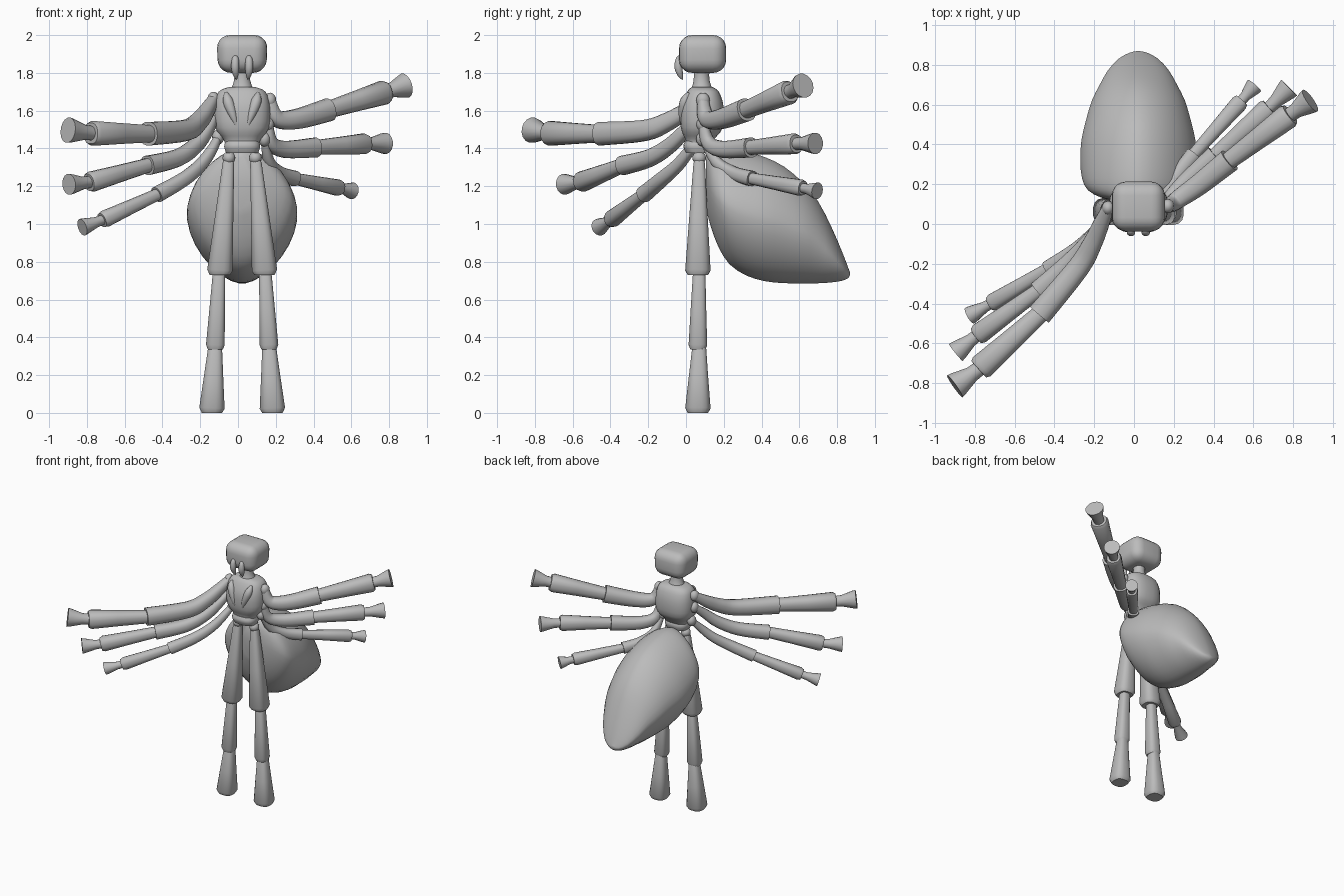
import bpy, bmesh, math
from mathutils import Vector

cube = bpy.data.objects.get("Cube")
if cube:
    bpy.data.objects.remove(cube, do_unlink=True)

grey = bpy.data.materials.new("plain grey")
grey.use_nodes = True
COLOUR = (0.5, 0.5, 0.5, 1)
grey.diffuse_color = COLOUR
grey.node_tree.nodes["Principled BSDF"].inputs["Base Color"].default_value = COLOUR

MID = 0.022  # x of the body's plane of symmetry


def finish(name, bm, angle=50):
    bmesh.ops.recalc_face_normals(bm, faces=bm.faces)
    mesh = bpy.data.meshes.new(name)
    bm.to_mesh(mesh)
    bm.free()
    mesh.materials.append(grey)
    ob = bpy.data.objects.new(name, mesh)
    bpy.context.collection.objects.link(ob)
    bpy.ops.object.select_all(action="DESELECT")
    ob.select_set(True)
    bpy.context.view_layer.objects.active = ob
    bpy.ops.object.shade_smooth_by_angle(angle=math.radians(angle))
    return ob


def outline(n, power):
    """Unit superellipse: power 2 is round, higher is boxier."""
    pts = []
    for i in range(n):
        a = math.tau * (i + 0.5) / n
        c, s = math.cos(a), math.sin(a)
        pts.append((math.copysign(abs(c) ** (2 / power), c),
                    math.copysign(abs(s) ** (2 / power), s)))
    return pts


def smooth(rows, steps):
    """Catmull-Rom through rows of numbers of equal length."""
    rows = [Vector(r) for r in rows]
    out = []
    for i in range(len(rows) - 1):
        a, b, c, d = (rows[max(0, min(len(rows) - 1, i + k))] for k in (-1, 0, 1, 2))
        for k in range(steps):
            t = k / steps
            out.append(b + (c - a) * t / 2 + (2 * a - 5 * b + 4 * c - d) * t * t / 2
                       + (3 * b - a - 3 * c + d) * t ** 3 / 2)
    return out + [rows[-1]]


def skin(name, rings, angle=50):
    bm = bmesh.new()
    loops = [[bm.verts.new(p) for p in ring] for ring in rings]
    n = len(loops[0])
    for a, b in zip(loops, loops[1:]):
        for i in range(n):
            j = (i + 1) % n
            bm.faces.new((a[i], a[j], b[j], b[i]))
    bm.faces.new(loops[0])
    bm.faces.new(loops[-1])
    return finish(name, bm, angle)


def limb(name, rows, power=2.4, n=16, steps=1, up=(0, 0, 1)):
    """Tube through rows of (x, y, z, radius)."""
    rows = smooth(rows, steps)
    centres = [r.to_3d() for r in rows]
    shape = outline(n, power)
    rings = []
    for i, c in enumerate(centres):
        t = centres[min(i + 1, len(centres) - 1)] - centres[max(i - 1, 0)]
        u = t.cross(Vector(up)).normalized()
        v = u.cross(t).normalized()
        rings.append([c + (u * a + v * b) * rows[i][3] for a, b in shape])
    return skin(name, rings)


def stack(name, rows, power=2.6, n=24, steps=3):
    """Upright body from rows of (z, x middle, half width, front y, back y)."""
    shape = outline(n, power)
    rings = [[(x + a * w, (f + k) / 2 + b * (k - f) / 2, z) for a, b in shape]
             for z, x, w, f, k in smooth(rows, steps)]
    return skin(name, rings)


def ball(name, centre, size):
    bm = bmesh.new()
    bmesh.ops.create_uvsphere(bm, u_segments=16, v_segments=10, radius=1)
    bmesh.ops.scale(bm, vec=size, verts=bm.verts)
    bmesh.ops.translate(bm, vec=centre, verts=bm.verts)
    return finish(name, bm)


# head: rounded block
bm = bmesh.new()
bmesh.ops.create_cube(bm, size=1)
bmesh.ops.scale(bm, vec=(0.27, 0.25, 0.2), verts=bm.verts)
bmesh.ops.translate(bm, vec=(MID, 0.088, 1.9), verts=bm.verts)
for v in bm.verts:
    if v.co.z < 1.9:
        v.co.x = MID + (v.co.x - MID) * 0.95
bmesh.ops.bevel(bm, geom=bm.edges[:], offset=0.07, segments=5, profile=0.5, affect="EDGES")
finish("head", bm)

# neck, thorax and hips
stack("neck", [(1.83, MID, 0.044, 0.04, 0.125), (1.76, MID, 0.043, 0.04, 0.125),
               (1.69, MID, 0.07, 0.02, 0.15)], power=2)
stack("thorax", [(1.725, MID, 0.07, 0.03, 0.14), (1.70, MID, 0.125, 0.005, 0.175),
                 (1.62, MID, 0.148, -0.028, 0.2), (1.51, MID, 0.143, -0.028, 0.195),
                 (1.45, MID, 0.1, -0.005, 0.15), (1.42, MID, 0.09, 0.0, 0.13)])
stack("hip_band", [(1.44, MID, 0.088, -0.005, 0.13), (1.41, MID, 0.096, -0.015, 0.14),
                   (1.375, MID, 0.085, 0.0, 0.13)])

# abdomen: rows of (y, half width, bottom z, top z), tapering to the rear
shape = outline(32, 1.7)
rows = [(0.105, 0.06, 1.08, 1.36), (0.13, 0.18, 0.99, 1.39), (0.17, 0.255, 0.88, 1.40),
        (0.23, 0.285, 0.785, 1.40), (0.32, 0.293, 0.725, 1.385), (0.42, 0.288, 0.695, 1.355),
        (0.52, 0.265, 0.685, 1.305), (0.62, 0.235, 0.684, 1.22), (0.70, 0.195, 0.685, 1.12),
        (0.77, 0.155, 0.69, 0.985), (0.83, 0.1, 0.70, 0.845), (0.86, 0.045, 0.715, 0.765),
        (0.868, 0.01, 0.73, 0.745)]
skin("abdomen", [[(MID + a * w, y, (lo + hi) / 2 + b * (hi - lo) / 2) for a, b in shape]
                 for y, w, lo, hi in smooth(rows, 2)], 60)

# paired parts: fangs, chest ridges and legs
for side, s in (("right", -1), ("left", 1)):
    def px(d):
        return MID + s * d

    limb(side + "_fang", [(px(0.034), -0.02, 1.89, 0.005), (px(0.036), -0.035, 1.875, 0.018),
                          (px(0.037), -0.04, 1.83, 0.022), (px(0.034), -0.03, 1.79, 0.015),
                          (px(0.03), -0.018, 1.765, 0.003)], 2, 12, 3, (0, 1, 0))
    limb(side + "_chest_ridge", [(px(0.085), 0.015, 1.695, 0.008), (px(0.075), -0.005, 1.65, 0.028),
                                 (px(0.05), -0.018, 1.58, 0.022), (px(0.03), -0.022, 1.52, 0.006)],
         2, 12, 3, (0, 1, 0))
    ball(side + "_hip_joint", (px(0.07), 0.07, 1.35), (0.034, 0.036, 0.034))
    legs = [("thigh", 1.34, 0.073, 0.031, 0.73, 0.118, 0.068),
            ("shin", 0.77, 0.122, 0.033, 0.335, 0.142, 0.05),
            ("foot", 0.37, 0.143, 0.037, 0.0, 0.16, 0.068)]
    for part, z0, d0, r0, z1, d1, r1 in legs:
        lip = z1 + 0.025
        limb(f"{side}_{part}", [(px(d0), 0.07, z0, r0 * 0.8), (px(d0), 0.07, z0 - 0.02, r0),
                                (px((d0 + d1) / 2), 0.066, (z0 + z1) / 2, (r0 + r1) / 2),
                                (px(d1), 0.063, lip, r1), (px(d1), 0.063, z1, r1 * 0.8)],
             2.8, 16, 1, (0, 1, 0))


# arms: a curved upper part, a flared forearm and a trumpet-shaped hand
def arm(name, path, wrist, tip, size):
    n = len(path) - 1
    rows = [(*p, size * (0.03 + 0.033 * (i / n) ** 0.8)) for i, p in enumerate(path)]
    limb(name + "_upper", rows, steps=4)
    ball(name + "_shoulder", path[0], (0.032, 0.036, 0.04))
    elbow, wrist, tip = Vector(path[-1]), Vector(wrist), Vector(tip)
    ahead = (wrist - elbow).normalized()
    limb(name + "_forearm", [(*(elbow - ahead * 0.03), 0.045 * size),
                             (*elbow.lerp(wrist, 0.5), 0.056 * size),
                             (*(wrist - ahead * 0.02), 0.066 * size),
                             (*wrist, 0.056 * size)])
    limb(name + "_hand", [(*(wrist - ahead * 0.02), 0.038 * size), (*wrist.lerp(tip, 0.3), 0.041 * size),
                          (*wrist.lerp(tip, 0.85), 0.064 * size), (*tip, 0.068 * size)], 2)


arm("right_top_arm", [(-0.13, 0.08, 1.66), (-0.165, 0.0, 1.60), (-0.21, -0.1, 1.54),
                      (-0.28, -0.22, 1.495), (-0.475, -0.455, 1.478)],
    (-0.78, -0.73, 1.48), (-0.9, -0.815, 1.497), 1)
arm("right_middle_arm", [(-0.125, 0.08, 1.57), (-0.16, 0.0, 1.50), (-0.22, -0.08, 1.42),
                         (-0.32, -0.19, 1.35), (-0.48, -0.335, 1.31)],
    (-0.79, -0.56, 1.22), (-0.895, -0.645, 1.21), 0.82)
arm("right_low_arm", [(-0.105, 0.08, 1.46), (-0.14, 0.02, 1.39), (-0.2, -0.045, 1.31),
                      (-0.29, -0.13, 1.235), (-0.43, -0.225, 1.155)],
    (-0.72, -0.4, 1.02), (-0.825, -0.46, 0.983), 0.68)
arm("left_top_arm", [(0.17, 0.09, 1.655), (0.19, 0.1, 1.58), (0.23, 0.13, 1.55),
                     (0.33, 0.2, 1.56), (0.48, 0.32, 1.605)],
    (0.785, 0.55, 1.70), (0.885, 0.62, 1.733), 0.97)
arm("left_middle_arm", [(0.16, 0.09, 1.53), (0.175, 0.12, 1.43), (0.25, 0.2, 1.395),
                        (0.41, 0.345, 1.405)],
    (0.68, 0.585, 1.425), (0.78, 0.685, 1.427), 0.84)
arm("left_low_arm", [(0.14, 0.09, 1.45), (0.165, 0.16, 1.33), (0.22, 0.25, 1.27),
                     (0.3, 0.35, 1.24)],
    (0.54, 0.62, 1.19), (0.605, 0.695, 1.175), 0.66)
